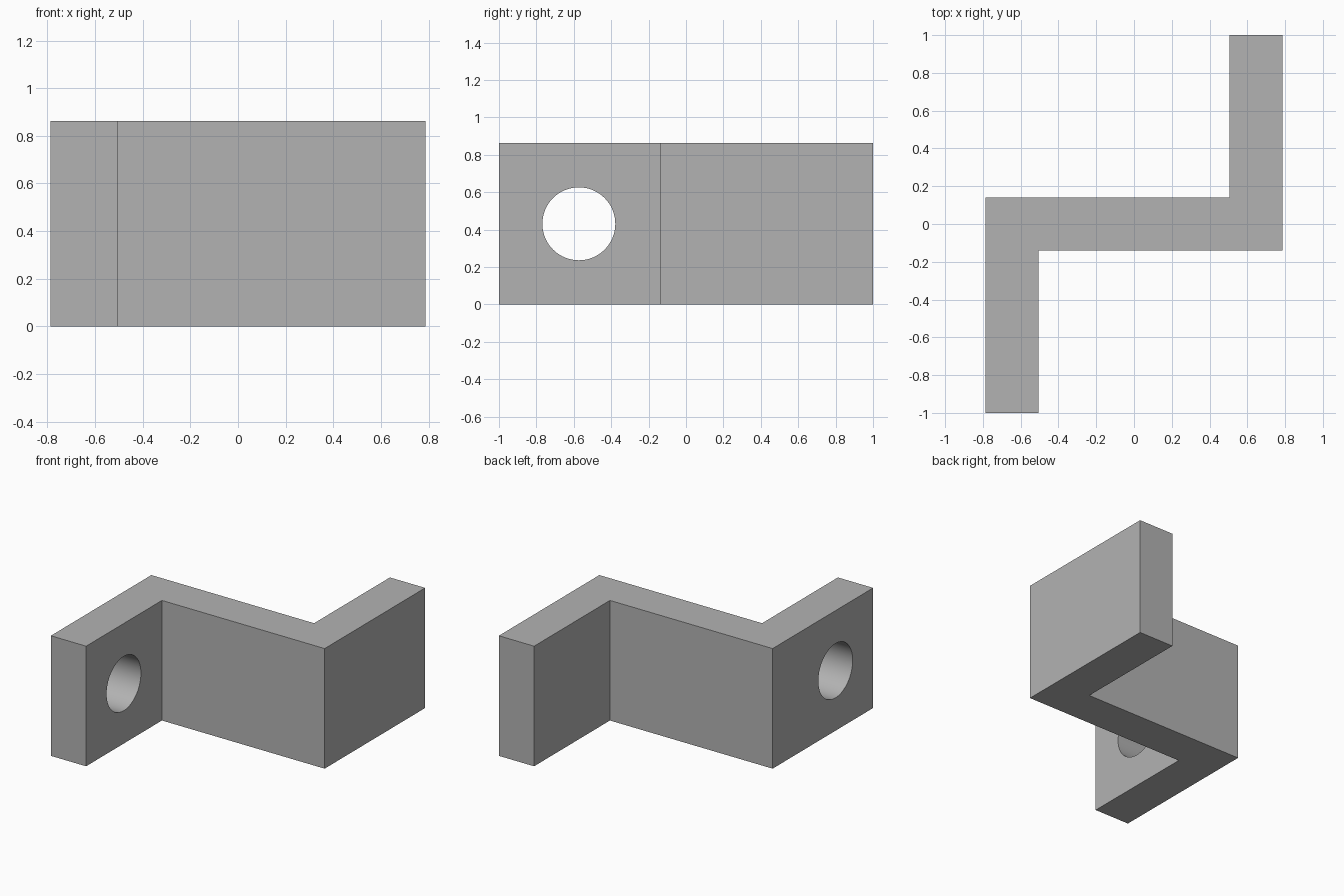
import bpy
import bmesh
from math import pi, radians
from mathutils import Matrix, Vector

cube = bpy.data.objects.get("Cube")
if cube:
    bpy.data.objects.remove(cube, do_unlink=True)

HALF_X, HALF_Y, HEIGHT = 0.786, 1.0, 0.862
THICK = 0.28
HOLE_Y, HOLE_R = -0.573, 0.195

grey = bpy.data.materials.new("plain grey")
grey.use_nodes = True
grey.diffuse_color = (0.45, 0.45, 0.45, 1)
grey.node_tree.nodes["Principled BSDF"].inputs["Base Color"].default_value = grey.diffuse_color


def make_object(name, bm):
    bmesh.ops.recalc_face_normals(bm, faces=bm.faces)
    mesh = bpy.data.meshes.new(name)
    bm.to_mesh(mesh)
    bm.free()
    obj = bpy.data.objects.new(name, mesh)
    bpy.context.collection.objects.link(obj)
    mesh.materials.append(grey)
    return obj


# Z-shaped bracket: half the outline, repeated by a half turn, then extruded
inner, web = HALF_X - THICK, THICK / 2
half = [(-HALF_X, web), (-HALF_X, -HALF_Y), (-inner, -HALF_Y), (-inner, -web)]
outline = half + [(-x, -y) for x, y in half]
bm = bmesh.new()
face = bm.faces.new([bm.verts.new((x, y, 0)) for x, y in outline])
walls = bmesh.ops.extrude_face_region(bm, geom=[face])
top = [v for v in walls["geom"] if isinstance(v, bmesh.types.BMVert)]
bmesh.ops.translate(bm, verts=top, vec=Vector((0, 0, HEIGHT)))
bracket = make_object("bracket", bm)

# Round hole through the front flange
bm = bmesh.new()
place = Matrix.Translation((-HALF_X + THICK / 2, HOLE_Y, HEIGHT / 2)) @ Matrix.Rotation(pi / 2, 4, "Y")
bmesh.ops.create_cone(bm, cap_ends=True, segments=64, radius1=HOLE_R,
                      radius2=HOLE_R, depth=THICK * 2, matrix=place)
cutter = make_object("hole_cutter", bm)
cutter.hide_render = True

cut = bracket.modifiers.new("flange hole", "BOOLEAN")
cut.operation = "DIFFERENCE"
cut.solver = "EXACT"
cut.object = cutter

bpy.ops.object.select_all(action="DESELECT")
bracket.select_set(True)
bpy.context.view_layer.objects.active = bracket
bpy.ops.object.modifier_apply(modifier=cut.name)
bpy.data.objects.remove(cutter, do_unlink=True)
bpy.ops.object.shade_smooth_by_angle(angle=radians(30))
